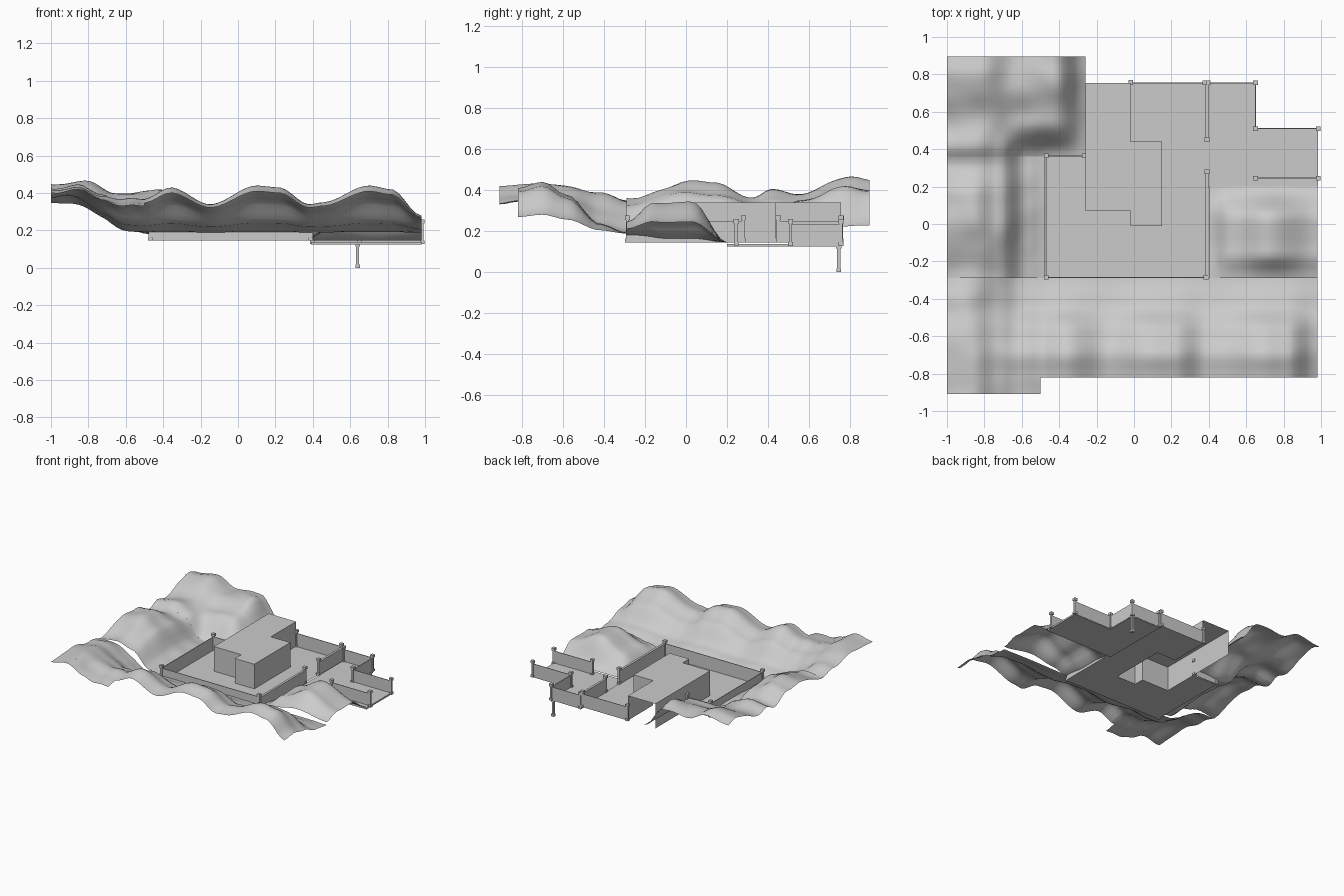
import bpy, bmesh, math
from mathutils import Vector, noise

if "Cube" in bpy.data.objects:
    bpy.data.objects.remove(bpy.data.objects["Cube"])


def finish(name, bm, smooth=False):
    me = bpy.data.meshes.new(name)
    bm.to_mesh(me)
    bm.free()
    ob = bpy.data.objects.new(name, me)
    bpy.context.collection.objects.link(ob)
    if smooth:
        for p in me.polygons:
            p.use_smooth = True
    return ob


def add_box(bm, x0, x1, y0, y1, z0, z1):
    vs = bmesh.ops.create_cube(bm, size=1)["verts"]
    for v in vs:
        v.co = Vector(((x0 + x1) / 2 + v.co.x * (x1 - x0),
                       (y0 + y1) / 2 + v.co.y * (y1 - y0),
                       (z0 + z1) / 2 + v.co.z * (z1 - z0)))


def curve(pts, t):
    """Smoothly interpolated profile through (position, value) points."""
    if t <= pts[0][0]:
        return pts[0][1]
    for (a, va), (b, vb) in zip(pts, pts[1:]):
        if t <= b:
            k = (t - a) / (b - a)
            return va + (vb - va) * k * k * (3 - 2 * k)
    return pts[-1][1]


def terrain(name, x0, x1, y0, y1, height, step=0.03):
    nx, ny = round((x1 - x0) / step), round((y1 - y0) / step)
    bm = bmesh.new()
    rows = []
    for j in range(ny + 1):
        y = y0 + (y1 - y0) * j / ny
        row = []
        for i in range(nx + 1):
            x = x0 + (x1 - x0) * i / nx
            row.append(bm.verts.new((x, y, height(x, y))))
        rows.append(row)
    for j in range(ny):
        for i in range(nx):
            bm.faces.new((rows[j][i], rows[j][i + 1], rows[j + 1][i + 1], rows[j + 1][i]))
    return finish(name, bm, True)


# Hill profiles: crest lines along each side and slopes down to the yard
front_crest = [(-1, .40), (-.75, .38), (-.6, .40), (-.5, .37), (-.36, .43), (-.15, .34), (.1, .44),
               (.22, .43), (.38, .34), (.45, .35), (.7, .44), (.82, .42), (.98, .28)]
front_slope = [(-.91, .8), (-.82, .88), (-.7, 1), (-.58, .75), (-.42, .2), (-.29, .03)]
left_crest = [(-.91, .42), (-.65, .44), (-.42, .39), (-.28, .36), (0, .44), (.15, .43),
              (.33, .36), (.42, .40), (.53, .38), (.8, .46), (.9, .44)]
left_slope = [(-1, .92), (-.85, 1), (-.72, .8), (-.58, .15), (-.47, .03)]
back_slope = [(-1, .95), (-.8, 1), (-.65, .8), (-.42, .85), (-.26, .15)]
LOW = 0.185


def rough(x, y, amt=0.018):
    return amt * noise.noise(Vector((x * 7, y * 7, 2.3)))


def front_h(x, y):
    return LOW + (curve(front_crest, x) - LOW) * curve(front_slope, y)


def left_h(x, y):
    return LOW + (curve(left_crest, y) - LOW) * curve(left_slope, x)


def corner_h(x, y):
    f, l = front_h(x, y), left_h(x, y)
    k = curve([(-.95, 0), (-.47, 1)], x)
    return l + (f - l) * k + rough(x, y) * (1 - k)


def back_h(x, y):
    top = LOW + (curve(left_crest, y) - LOW) * curve(back_slope, x)
    k = curve([(.36, 0), (.55, 1)], y)
    return left_h(x, y) * (1 - k) + top * k + rough(x, y)


def mound_h(x, y):
    a = curve([(.4, .1), (.52, .55), (.72, 1), (.98, .5)], x)
    b = curve([(-.29, .35), (-.15, .95), (.03, 1), (.2, 0)], y)
    return .145 + .2 * a * b + .03 * curve([(-.29, 1), (-.1, 0)], y)


terrain("front_hills", -.47, .98, -.82, -.29, lambda x, y: front_h(x, y))
terrain("left_front_hills", -1, -.47, -.82, -.29, corner_h)
terrain("left_front_tip", -1, -.5, -.91, -.82, corner_h)
terrain("left_hills", -1, -.475, -.29, .36, lambda x, y: left_h(x, y) + rough(x, y) * curve([(-.29, 0), (-.2, 1)], y))
terrain("back_left_hills", -1, -.26, .36, .895, back_h)
terrain("right_mound", .4, .98, -.29, .2, mound_h)

# Yard floor around the house footprint, and the lower right deck
FLOOR, DECK, WALL = .145, .128, .105
bm = bmesh.new()
for x0, x1, y0, y1 in [(-.47, -.26, -.29, .36), (-.26, -.02, -.29, .07), (-.02, .15, -.29, -.01),
                       (.15, .39, -.29, .755), (-.02, .15, .44, .755)]:
    bm.faces.new([bm.verts.new((x, y, FLOOR)) for x, y in ((x0, y0), (x1, y0), (x1, y1), (x0, y1))])
finish("yard_floor", bm)
bm = bmesh.new()
add_box(bm, .39, .65, .2, .755, DECK - .003, DECK + .01)
add_box(bm, .65, .985, .2, .51, DECK - .003, DECK + .01)
finish("lower_deck", bm)

# House: stepped footprint with flat roof, open underneath and at the back
plan = [(-.02, .755), (-.02, .44), (.15, .44), (.15, -.01), (-.02, -.01), (-.02, .07), (-.26, .07), (-.26, .755)]
bm = bmesh.new()
lo = [bm.verts.new((x, y, FLOOR)) for x, y in plan]
hi = [bm.verts.new((x, y, .34)) for x, y in plan]
bm.faces.new(hi)
for i in range(len(plan)):
    j = i + 1
    if j < len(plan) and i != 3 + 100:
        bm.faces.new((lo[i], lo[j], hi[j], hi[i]))
# shared inner partition line is open, as both wings form one volume
bmesh.ops.recalc_face_normals(bm, faces=bm.faces)
finish("house", bm)


# Boundary walls: (start, end, base height, thickness)
def wall(name, a, b, z, t=.005):
    bm = bmesh.new()
    x0, x1 = sorted((a[0], b[0]))
    y0, y1 = sorted((a[1], b[1]))
    dx, dy = (t / 2, 0) if x1 - x0 < y1 - y0 else (0, t / 2)
    add_box(bm, x0 - dx, x1 + dx, y0 - dy, y1 + dy, z, z + WALL)
    finish(name, bm)


runs = [((-.47, -.285), (-.47, .365), FLOOR, .005), ((-.47, .365), (-.26, .365), FLOOR, .005),
        ((-.47, -.285), (.39, -.285), FLOOR, .005), ((.39, -.285), (.39, .28), FLOOR, .018),
        ((.39, .45), (.39, .755), FLOOR, .018), ((-.02, .755), (.39, .755), FLOOR, .005),
        ((.39, .755), (.65, .755), DECK, .005), ((.65, .51), (.65, .755), DECK, .005),
        ((.65, .51), (.985, .51), DECK, .005), ((.65, .245), (.985, .245), DECK, .005)]
for i, r in enumerate(runs):
    wall(f"wall_{i + 1}", *r)


# Posts with a foot and a cap
def post(name, x, y, z, h=.13):
    bm = bmesh.new()
    for r, a, b in [(.008, 0, h), (.012, 0, .018), (.0125, h - .02, h)]:
        add_box(bm, x - r, x + r, y - r, y + r, z + a, z + b)
    finish(name, bm)


yard_posts = [(-.47, -.285), (-.47, .365), (-.265, .365), (.385, -.285), (.39, .28), (.39, .45),
              (.378, .755), (-.018, .757)]
deck_posts = [(.397, .755), (.65, .755), (.65, .51), (.985, .51), (.985, .245), (.65, .245)]
for i, (x, y) in enumerate(yard_posts):
    post(f"yard_post_{i + 1}", x, y, FLOOR)
for i, (x, y) in enumerate(deck_posts):
    post(f"deck_post_{i + 1}", x, y, DECK)
post("support_post", .64, .745, 0, .135)
